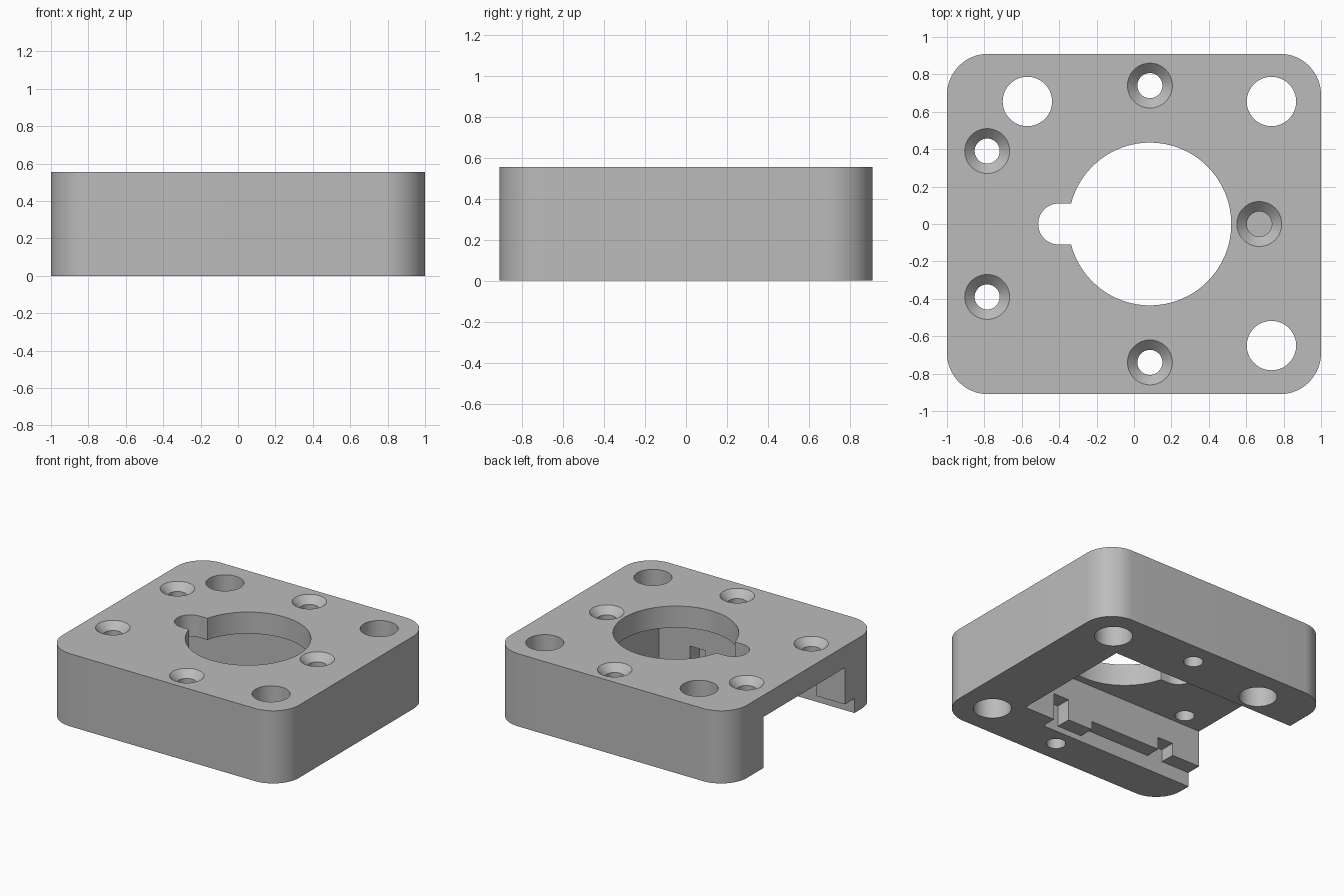
import bpy, bmesh, math

if "Cube" in bpy.data.objects:
    bpy.data.objects.remove(bpy.data.objects["Cube"], do_unlink=True)

HEIGHT = 0.555
CEILING = 0.39
HALF_Y = 0.91


def make_object(name, bm):
    mesh = bpy.data.meshes.new(name)
    bm.to_mesh(mesh)
    bm.free()
    obj = bpy.data.objects.new(name, mesh)
    bpy.context.collection.objects.link(obj)
    return obj


def box(name, x0, x1, y0, y1, z0, z1):
    bm = bmesh.new()
    bmesh.ops.create_cube(bm, size=1)
    for v in bm.verts:
        v.co.x = x1 if v.co.x > 0 else x0
        v.co.y = y1 if v.co.y > 0 else y0
        v.co.z = z1 if v.co.z > 0 else z0
    return make_object(name, bm)


def cone(name, x, y, z0, z1, r0, r1, segments=64):
    bm = bmesh.new()
    bmesh.ops.create_cone(bm, cap_ends=True, segments=segments,
                          radius1=r0, radius2=r1, depth=z1 - z0)
    bmesh.ops.translate(bm, verts=bm.verts, vec=(x, y, (z0 + z1) / 2))
    return make_object(name, bm)


# Block with rounded vertical corners
block = box("mounting_block", -1, 1, -HALF_Y, HALF_Y, 0, HEIGHT)
bm = bmesh.new()
bm.from_mesh(block.data)
uprights = [e for e in bm.edges if abs(e.verts[0].co.z - e.verts[1].co.z) > 0.1]
bmesh.ops.bevel(bm, geom=uprights, offset=0.22, segments=16, profile=0.5, affect='EDGES')
bm.to_mesh(block.data)
bm.free()


def cut(cutter):
    cutter.hide_render = True
    mod = block.modifiers.new("cut", 'BOOLEAN')
    mod.operation = 'DIFFERENCE'
    mod.solver = 'EXACT'
    mod.object = cutter
    graph = bpy.context.evaluated_depsgraph_get()
    graph.update()
    result = bpy.data.meshes.new_from_object(block.evaluated_get(graph))
    block.modifiers.clear()
    block.data = result
    bpy.data.objects.remove(cutter, do_unlink=True)


# Underside pocket, open at one end
cut(box("pocket", -1.2, 0.57, -0.49, 0.49, -0.1, CEILING))

# Stepped undercut along one pocket wall, with two clip notches
cut(box("undercut_deep", -1.2, -0.03, -0.605, -0.4, -0.1, 0.11))
cut(box("undercut_shallow", -0.1, 0.31, -0.605, -0.4, -0.1, 0.045))
for x in (0.18, -0.76):
    cut(box("clip_notch", x, x + 0.13, -0.605, -0.4, -0.1, 0.205))

# Main bore with a rounded side slot
cut(cone("bore", 0.085, 0, 0.3, 0.7, 0.435, 0.435, 128))
cut(cone("slot_end", -0.402, 0, 0.3, 0.7, 0.11, 0.11))
cut(box("slot", -0.402, -0.2, -0.11, 0.11, 0.3, 0.7))

# Large through holes
for x, y in ((-0.57, 0.655), (0.735, 0.655), (0.735, -0.65)):
    cut(cone("through_hole", x, y, -0.1, 0.7, 0.132, 0.132))

# Countersunk screw holes; the last one is blind
for x, y, floor in ((0.085, 0.74, -0.1), (0.085, -0.74, -0.1),
                    (-0.785, 0.39, -0.1), (-0.785, -0.39, -0.1),
                    (0.67, 0, CEILING)):
    cut(cone("screw_hole", x, y, floor, 0.7, 0.067, 0.067))
    cut(cone("countersink", x, y, HEIGHT - 0.054, HEIGHT + 0.02, 0.066, 0.14))

# Grey finish
mat = bpy.data.materials.new("plain_grey")
grey = (0.5, 0.5, 0.5, 1)
mat.use_nodes = True
mat.diffuse_color = grey
mat.node_tree.nodes["Principled BSDF"].inputs["Base Color"].default_value = grey
block.data.materials.clear()
block.data.materials.append(mat)
for p in block.data.polygons:
    p.material_index = 0

bpy.ops.object.select_all(action='DESELECT')
block.select_set(True)
bpy.context.view_layer.objects.active = block
bpy.ops.object.shade_smooth_by_angle(angle=math.radians(25))
